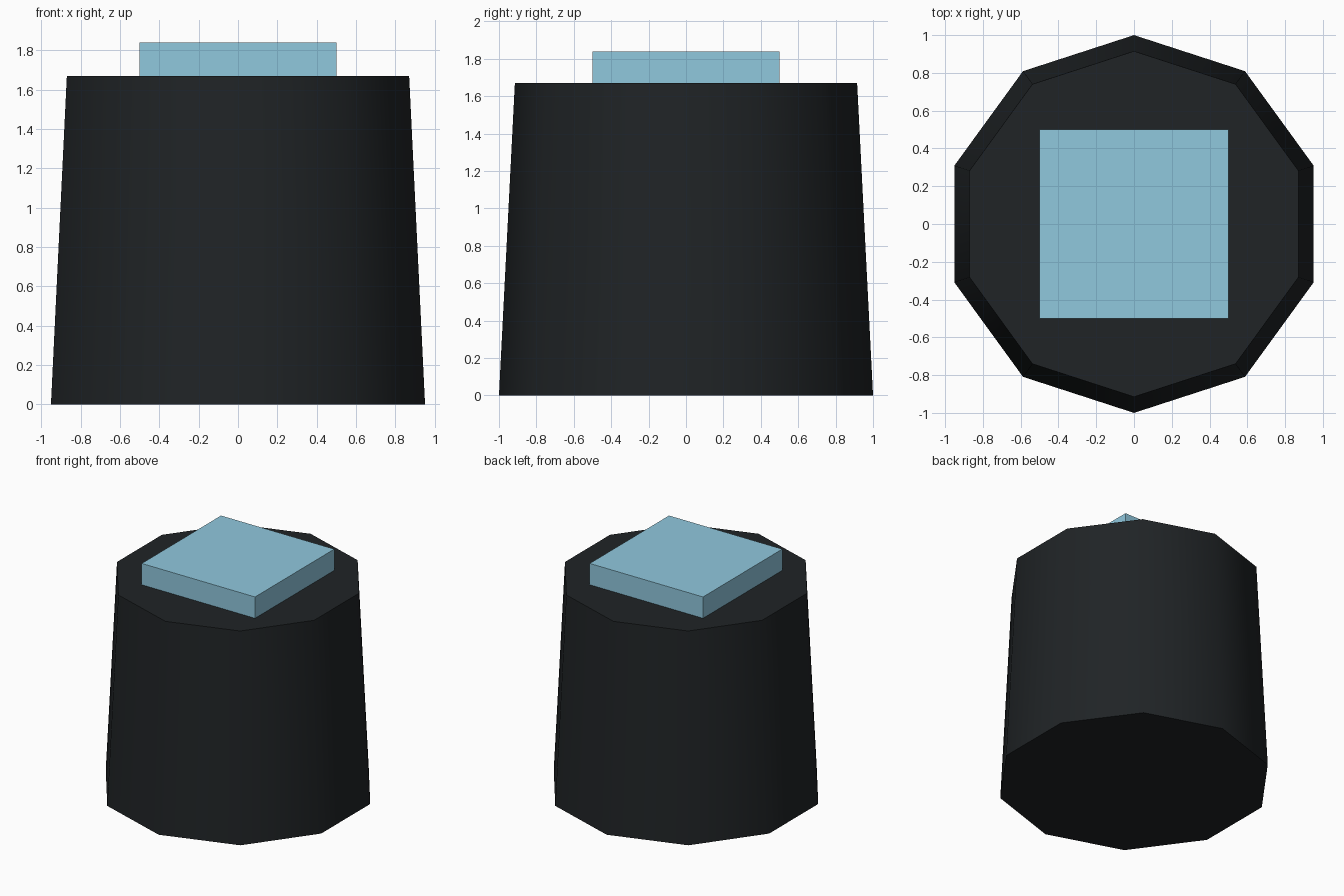
import bpy
from math import radians

if "Cube" in bpy.data.objects:
    bpy.data.objects.remove(bpy.data.objects["Cube"])

BODY_HEIGHT = 1.67
PANEL_HEIGHT = 0.17


def paint(obj, name, rgb):
    mat = bpy.data.materials.new(name)
    mat.diffuse_color = (*rgb, 1)
    mat.use_nodes = True
    mat.node_tree.nodes["Principled BSDF"].inputs["Base Color"].default_value = mat.diffuse_color
    obj.data.materials.append(mat)


# Tapered ten-sided body, corners on the y axis
bpy.ops.mesh.primitive_cone_add(vertices=10, radius1=1.0, radius2=0.915,
                                depth=BODY_HEIGHT, location=(0, 0, BODY_HEIGHT / 2))
body = bpy.context.object
body.name = "body"
bpy.ops.object.shade_smooth_by_angle(angle=radians(40))
paint(body, "dark_grey", (0.014, 0.017, 0.019))

# Square light panel resting on the top
bpy.ops.mesh.primitive_cube_add(size=1, location=(0, 0, BODY_HEIGHT + PANEL_HEIGHT / 2))
panel = bpy.context.object
panel.name = "top_panel"
panel.scale.z = PANEL_HEIGHT
paint(panel, "light_blue", (0.28, 0.58, 0.73))
